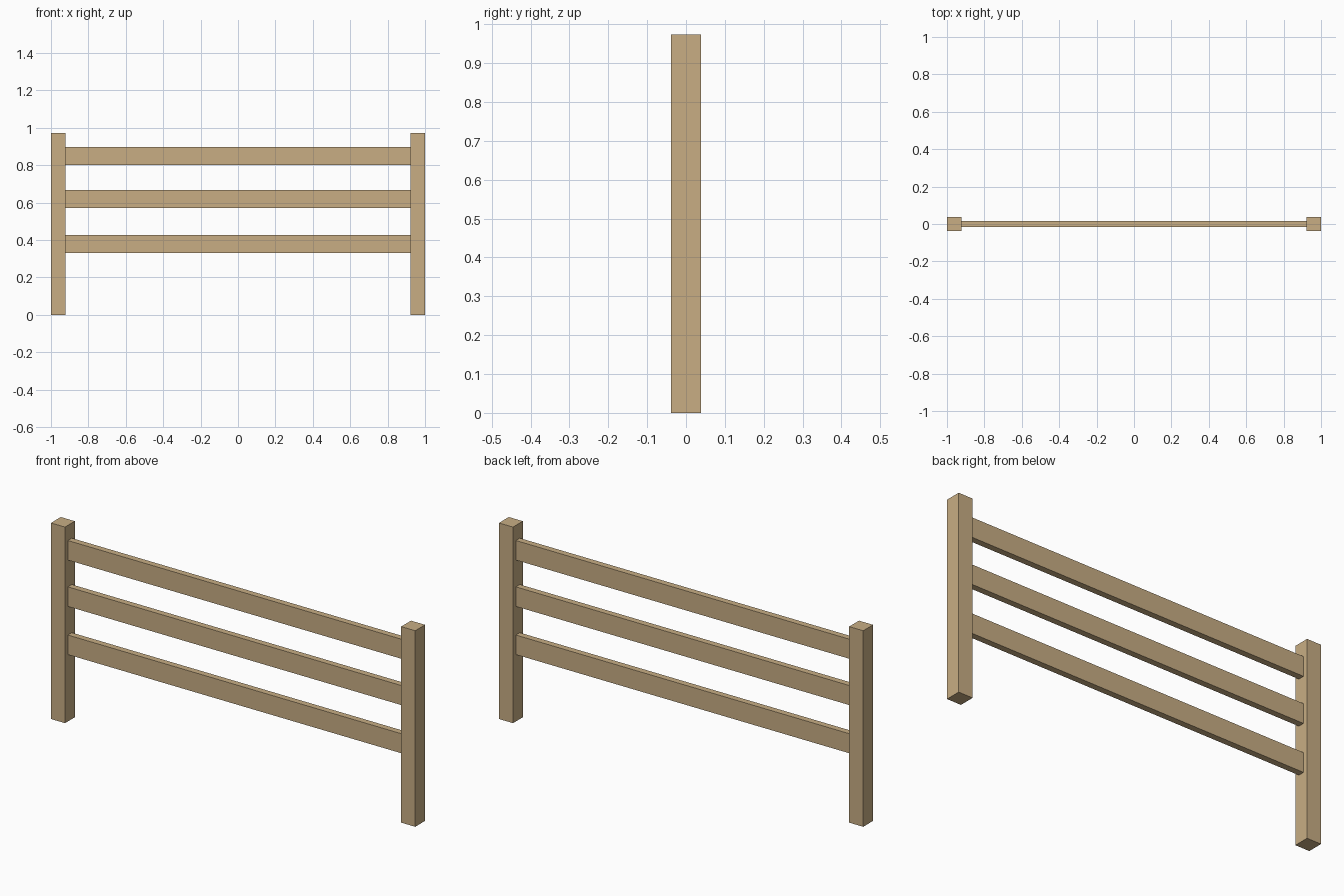
import bpy

if "Cube" in bpy.data.objects:
    bpy.data.objects.remove(bpy.data.objects["Cube"])

wood = bpy.data.materials.new("light wood")
wood.diffuse_color = (0.578, 0.423, 0.231, 1)
wood.use_nodes = True
wood.node_tree.nodes["Principled BSDF"].inputs["Base Color"].default_value = wood.diffuse_color

POST = 0.077      # square post width
HEIGHT = 0.973
RAIL_H, RAIL_T = 0.097, 0.031


def box(name, center, size):
    bpy.ops.mesh.primitive_cube_add(size=1, location=center)
    ob = bpy.context.object
    ob.name = name
    ob.scale = size
    bpy.ops.object.transform_apply(location=False, rotation=False, scale=True)
    ob.data.materials.append(wood)
    return ob


# End posts
for side, sx in (("left", -1), ("right", 1)):
    box(side + "_post", (sx * (1 - POST / 2), 0, HEIGHT / 2), (POST, POST, HEIGHT))

# Horizontal rails spanning between the posts
for name, z in (("lower", 0.380), ("middle", 0.619), ("upper", 0.849)):
    box(name + "_rail", (0, 0, z), (2 - 2 * POST, RAIL_T, RAIL_H))
